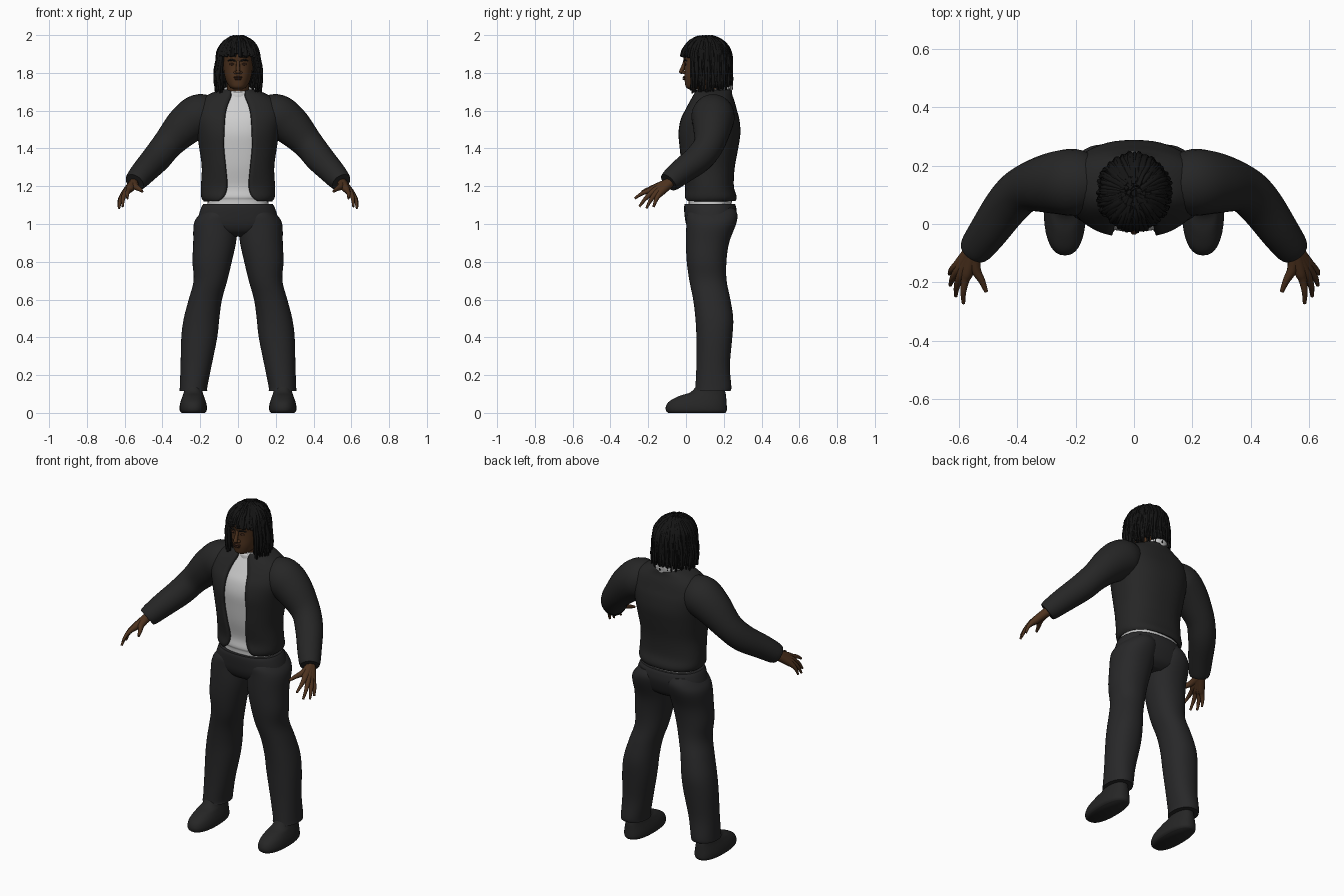
import bpy, bmesh, math, random
from mathutils import Vector, Matrix

if "Cube" in bpy.data.objects:
    bpy.data.objects.remove(bpy.data.objects["Cube"])

random.seed(4)


def material(name, rgb):
    m = bpy.data.materials.new(name)
    m.diffuse_color = (*rgb, 1)
    m.use_nodes = True
    m.node_tree.nodes["Principled BSDF"].inputs["Base Color"].default_value = m.diffuse_color
    return m


JACKET = material("charcoal jacket", (0.019, 0.019, 0.019))
PANTS = material("charcoal trousers", (0.021, 0.021, 0.022))
SHOE = material("dark shoe", (0.019, 0.019, 0.019))
SHIRT = material("light grey shirt", (0.62, 0.62, 0.62))
SKIN = material("brown skin", (0.075, 0.032, 0.013))
SHADE = material("dark brown skin", (0.04, 0.016, 0.009))
HAIR = material("black hair", (0.007, 0.007, 0.007))


def finish(name, bm, mat, angle=50):
    bmesh.ops.recalc_face_normals(bm, faces=bm.faces)
    me = bpy.data.meshes.new(name)
    bm.to_mesh(me)
    bm.free()
    me.materials.append(mat)
    ob = bpy.data.objects.new(name, me)
    bpy.context.collection.objects.link(ob)
    bpy.ops.object.select_all(action='DESELECT')
    ob.select_set(True)
    bpy.context.view_layer.objects.active = ob
    bpy.ops.object.shade_smooth_by_angle(angle=math.radians(angle))
    return ob


def smooth(keys, steps):
    """Catmull-Rom interpolation through equal-length tuples."""
    out = []
    for i in range(len(keys) - 1):
        a, b, c, d = (keys[max(i - 1, 0)], keys[i], keys[i + 1],
                      keys[min(i + 2, len(keys) - 1)])
        for s in range(steps):
            t = s / steps
            out.append(tuple(0.5 * (2*q + (r - p)*t + (2*p - 5*q + 4*r - w)*t*t
                                    + (3*q - p - 3*r + w)*t**3)
                             for p, q, r, w in zip(a, b, c, d)))
    return out + [tuple(keys[-1])]


def bridge(bm, rings, closed=True):
    vs = [[bm.verts.new(p) for p in r] for r in rings]
    n = len(vs[0])
    for a, b in zip(vs, vs[1:]):
        for i in range(n if closed else n - 1):
            j = (i + 1) % n
            bm.faces.new((a[i], a[j], b[j], b[i]))
    if closed:
        bm.faces.new(vs[0])
        bm.faces.new(vs[-1])


def power(v, p):
    return math.copysign(abs(v) ** p, v)


def section(z, front, back, rx, cx=0, gap=0, tilt=0, p=0.85, n=40):
    """Horizontal rounded section, optionally open at the front by a half gap."""
    yc, ry = (front + back) / 2, (back - front) / 2
    a0 = math.asin(min(1, max(0, gap) / rx) ** (1 / p)) if gap else 0
    count = n + 1 if gap else n
    pts = []
    for i in range(count):
        t = a0 + (2 * math.pi - 2 * a0) * i / n
        y = -ry * power(math.cos(t), p)
        pts.append((cx + rx * power(math.sin(t), p), yc + y, z + tilt * y))
    return pts


def body(name, keys, mat, steps=4, **kw):
    """Loft of keys (z, front, back, half width[, centre x])."""
    bm = bmesh.new()
    bridge(bm, [section(*k, **kw) for k in smooth(keys, steps)])
    return finish(name, bm, mat)


def tube(bm, keys, steps=3, sides=8):
    """Round tube along keys (x, y, z, radius)."""
    ks = smooth(keys, steps)
    pts = [Vector(k[:3]) for k in ks]
    rings, side = [], None
    for i, k in enumerate(ks):
        d = (pts[min(i + 1, len(pts) - 1)] - pts[max(i - 1, 0)]).normalized()
        u = side if side else d.orthogonal()
        u = (u - d * u.dot(d)).normalized()
        side, v = u, d.cross(u)
        rings.append([pts[i] + k[3] * (u * math.cos(2 * math.pi * j / sides)
                                       + v * math.sin(2 * math.pi * j / sides))
                      for j in range(sides)])
    bridge(bm, rings)


def ball(bm, centre, scale, seg=16):
    bmesh.ops.create_uvsphere(bm, u_segments=seg, v_segments=seg // 2, radius=1,
                              matrix=Matrix.Translation(centre) @ Matrix.Diagonal((*scale, 1)))


# Jacket body: open-fronted shell (z, front, back, half width, half opening)
torso = [(1.125, 0.0, 0.255, 0.175, 0.10), (1.145, -0.005, 0.26, 0.187, 0.075),
         (1.2, 0.0, 0.245, 0.188, 0.057), (1.3, -0.02, 0.25, 0.184, 0.065),
         (1.4, -0.032, 0.268, 0.197, 0.075), (1.48, -0.038, 0.28, 0.21, 0.074),
         (1.55, -0.025, 0.275, 0.225, 0.07), (1.6, 0.0, 0.262, 0.225, 0.064),
         (1.645, 0.025, 0.25, 0.20, 0.05), (1.68, 0.045, 0.238, 0.15, 0.036),
         (1.705, 0.055, 0.235, 0.085, 0.04)]
bm = bmesh.new()
bridge(bm, [section(z, f, b, r, gap=g, n=48) for z, f, b, r, g in smooth(torso, 4)], closed=False)
jacket = finish("jacket_body", bm, JACKET)
mod = jacket.modifiers.new("thickness", 'SOLIDIFY')
mod.thickness, mod.offset = 0.016, 0

# Shirt under the jacket, with a tilted collar
body("shirt", [(1.07, 0.012, 0.24, 0.165)] +
     [(z, f + 0.012, b - 0.012, r - 0.014) for z, f, b, r, g in torso], SHIRT)
body("shirt_collar", [(1.65, 0.05, 0.24, 0.085), (1.69, 0.052, 0.245, 0.08),
                      (1.712, 0.055, 0.25, 0.075), (1.716, 0.065, 0.24, 0.066)],
     SHIRT, tilt=0.2, p=1)

# Trousers: hips and a leg on each side
body("trouser_hips", [(0.935, 0.06, 0.2, 0.08), (0.96, 0.02, 0.235, 0.17), (1.0, 0.0, 0.255, 0.215),
                      (1.05, -0.008, 0.268, 0.207), (1.09, -0.01, 0.265, 0.193),
                      (1.107, -0.006, 0.258, 0.183)], PANTS)
leg = [(0.115, 0.048, 0.235, 0.074, 0.236), (0.14, 0.05, 0.24, 0.073, 0.235),
       (0.25, 0.055, 0.232, 0.082, 0.222), (0.4, 0.055, 0.245, 0.095, 0.205),
       (0.5, 0.05, 0.25, 0.094, 0.193), (0.6, 0.038, 0.235, 0.088, 0.173),
       (0.7, 0.018, 0.215, 0.089, 0.146), (0.8, 0.004, 0.214, 0.104, 0.137),
       (0.9, 0.0, 0.228, 0.113, 0.124), (1.0, 0.002, 0.265, 0.117, 0.117),
       (1.05, 0.005, 0.272, 0.1, 0.105), (1.085, 0.03, 0.255, 0.07, 0.1)]
shoe = [(0.0, -0.095, 0.208, 0.062), (0.012, -0.106, 0.216, 0.071), (0.035, -0.106, 0.216, 0.072),
        (0.062, -0.088, 0.214, 0.066), (0.09, -0.035, 0.212, 0.056),
        (0.11, 0.025, 0.208, 0.05), (0.15, 0.06, 0.2, 0.045)]
# Sleeve path and finger joints for one side (mirrored below)
sleeve = [(0.12, 0.14, 1.59, 0.085), (0.2, 0.143, 1.575, 0.114), (0.28, 0.14, 1.52, 0.105),
          (0.37, 0.122, 1.425, 0.082), (0.43, 0.07, 1.35, 0.077), (0.495, -0.02, 1.28, 0.068),
          (0.535, -0.075, 1.235, 0.06), (0.547, -0.092, 1.22, 0.053)]
fingers = [((0.578, -0.19, 1.178), (0.585, -0.272, 1.135)),
           ((0.597, -0.183, 1.163), (0.611, -0.247, 1.092)),
           ((0.608, -0.166, 1.154), (0.63, -0.21, 1.083)),
           ((0.612, -0.147, 1.15), (0.633, -0.172, 1.09))]

for side, s in (("right", -1), ("left", 1)):
    body(side + "_trouser_leg", [(*k[:4], s * k[4]) for k in leg], PANTS, p=0.92)
    body(side + "_shoe", [(*k, s * 0.237) for k in shoe], SHOE)
    bm = bmesh.new()
    tube(bm, [(s * x, y, z, r) for x, y, z, r in sleeve], steps=5, sides=24)
    finish(side + "_sleeve", bm, JACKET)
    # Hand: overlapping finger tubes form the palm
    bm = bmesh.new()
    for knuckle, tip in fingers:
        mid = [(a + b) / 2 for a, b in zip(knuckle, tip)]
        tube(bm, [(s * 0.548, -0.08, 1.222, 0.026),
                  (s * (0.3 * 0.55 + 0.7 * knuckle[0]), -0.03 + 0.7 * knuckle[1],
                   0.3 * 1.215 + 0.7 * knuckle[2], 0.021),
                  (s * knuckle[0], *knuckle[1:], 0.015),
                  (s * (mid[0] + 0.004), mid[1], mid[2] + 0.006, 0.0105),
                  (s * tip[0], *tip[1:], 0.006)], steps=4, sides=10)
    tube(bm, [(s * 0.55, -0.1, 1.215, 0.024), (s * 0.543, -0.155, 1.198, 0.018),
              (s * 0.522, -0.195, 1.185, 0.012), (s * 0.507, -0.232, 1.172, 0.007)],
         steps=4, sides=10)
    finish(side + "_hand", bm, SKIN)

# Neck and head
body("neck", [(1.67, 0.075, 0.225, 0.062), (1.72, 0.065, 0.21, 0.058),
              (1.78, 0.05, 0.2, 0.058)], SKIN, p=1)
body("head", [(1.712, 0.02, 0.08, 0.02), (1.724, 0.0, 0.12, 0.042), (1.75, -0.006, 0.17, 0.06),
              (1.78, -0.009, 0.19, 0.07), (1.82, -0.008, 0.2, 0.077), (1.86, -0.01, 0.2, 0.08),
              (1.9, -0.015, 0.2, 0.08), (1.94, 0.015, 0.19, 0.068), (1.968, 0.06, 0.16, 0.04)], SKIN)
bm = bmesh.new()
tube(bm, [(0, -0.006, 1.865, 0.008), (0, -0.014, 1.835, 0.01), (0, -0.024, 1.808, 0.012)])
ball(bm, (0, -0.023, 1.806), (0.013, 0.014, 0.011))
for s in (-1, 1):
    ball(bm, (s * 0.013, -0.011, 1.802), (0.01, 0.012, 0.009))
finish("nose", bm, SKIN)
bm = bmesh.new()
for z, w in ((1.777, 0.024), (1.767, 0.02)):
    ball(bm, (0, -0.009, z), (w, 0.009, 0.006))
finish("lips", bm, SHADE)
bm = bmesh.new()
for s in (-1, 1):
    ball(bm, (s * 0.032, -0.003, 1.846), (0.014, 0.006, 0.006))
finish("eyes", bm, SHADE)
bm = bmesh.new()
for s in (-1, 1):
    tube(bm, [(s * 0.014, -0.01, 1.863, 0.004), (s * 0.034, -0.008, 1.869, 0.005),
              (s * 0.053, 0.004, 1.864, 0.003)])
finish("eyebrows", bm, HAIR)

# Hair: cap plus hanging locks that sweep over the skull from the parting
bm = bmesh.new()
ball(bm, (0, 0.128, 1.872), (0.1, 0.105, 0.113), 32)
finish("hair_cap", bm, HAIR)
bm = bmesh.new()
for scale, count in ((1.0, 84), (0.93, 60), (0.86, 40)):
    for i in range(count):
        a = 2 * math.pi * (i + random.uniform(-0.3, 0.3)) / count
        away = abs((a + math.pi) % (2 * math.pi) - math.pi)  # angle from the face
        fringe = away < math.radians(54)
        k = scale * random.uniform(0.97, 1.02)
        rx, ry, rz = 0.113 * k, 0.132 * k, 0.118 * k
        start = random.uniform(0.08, 0.5)
        stop = math.radians(random.uniform(74, 86) if fringe else 90)
        r = random.uniform(0.0075, 0.0095)
        keys = []
        for j in range(5):
            phi = start + (stop - start) * j / 4
            keys.append((rx * math.sin(phi) * math.sin(a) + random.uniform(-0.003, 0.003),
                         0.107 - ry * math.sin(phi) * math.cos(a),
                         1.874 + rz * math.cos(phi) + random.uniform(-0.003, 0.003), r))
        if not fringe:
            end = random.uniform(1.69, 1.735) if away < 1.9 else random.uniform(1.705, 1.755)
            x, y, z, _ = keys[-1]
            for j in (1, 2, 3):
                t = j / 3
                flare = 1 + 0.09 * math.sin(t * 2.6)
                keys.append((x * flare + random.uniform(-0.005, 0.005),
                             y + random.uniform(-0.005, 0.005),
                             z + (end - z) * t, r * (1 - 0.45 * t * t)))
        tube(bm, keys, steps=2, sides=6)
finish("hair_locks", bm, HAIR, 60)
